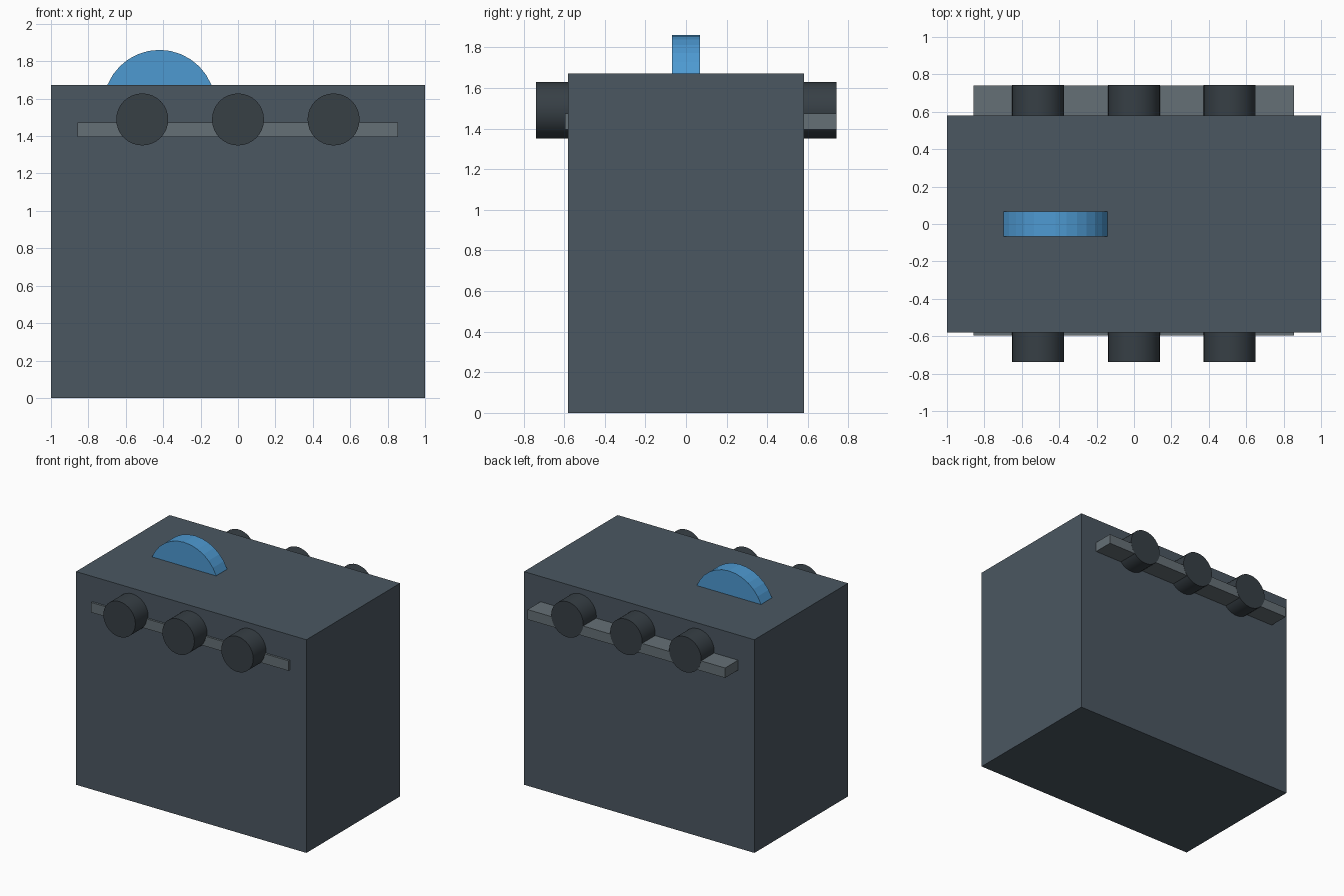
import bpy, math

if "Cube" in bpy.data.objects:
    bpy.data.objects.remove(bpy.data.objects["Cube"])


def material(name, rgb):
    m = bpy.data.materials.new(name)
    m.diffuse_color = (*rgb, 1)
    m.use_nodes = True
    m.node_tree.nodes["Principled BSDF"].inputs["Base Color"].default_value = m.diffuse_color
    return m


slate = material("slate", (0.07, 0.095, 0.12))
dark = material("dark", (0.038, 0.05, 0.06))
grey = material("grey", (0.13, 0.16, 0.18))
blue = material("blue", (0.075, 0.32, 0.64))


def box(name, lo, hi, mat):
    bpy.ops.mesh.primitive_cube_add(size=1, location=[(a + b) / 2 for a, b in zip(lo, hi)])
    ob = bpy.context.object
    ob.name = name
    ob.scale = [b - a for a, b in zip(lo, hi)]
    bpy.ops.object.transform_apply(location=False, rotation=False, scale=True)
    ob.data.materials.append(mat)
    return ob


def disc(name, x, z, radius, y0, y1, mat, smooth):
    # cylinder lying along y
    bpy.ops.mesh.primitive_cylinder_add(vertices=32, radius=radius, depth=y1 - y0,
                                        location=(x, (y0 + y1) / 2, z),
                                        rotation=(math.pi / 2, 0, 0))
    ob = bpy.context.object
    ob.name = name
    ob.data.materials.append(mat)
    if smooth:
        bpy.ops.object.shade_smooth_by_angle(angle=math.radians(30))
    return ob


# main cabinet
box("body", (-1, -0.58, 0), (1, 0.58, 1.672), slate)

# trim bars: nearly flush in front, standing proud at the back
box("front_bar", (-0.858, -0.596, 1.396), (0.856, -0.45, 1.474), grey)
box("back_bar", (-0.858, 0.55, 1.396), (0.856, 0.741, 1.474), grey)

# three round knobs on each long side
for side, y0, y1 in (("front", -0.739, -0.55), ("back", 0.55, 0.742)):
    for i, x in enumerate((-0.512, 0, 0.511)):
        disc(f"{side}_knob_{i + 1}", x, 1.489, 0.139, y0, y1, dark, True)

# wheel half sunk in the top
disc("top_wheel", -0.42, 1.561, 0.3, -0.068, 0.068, blue, False)
